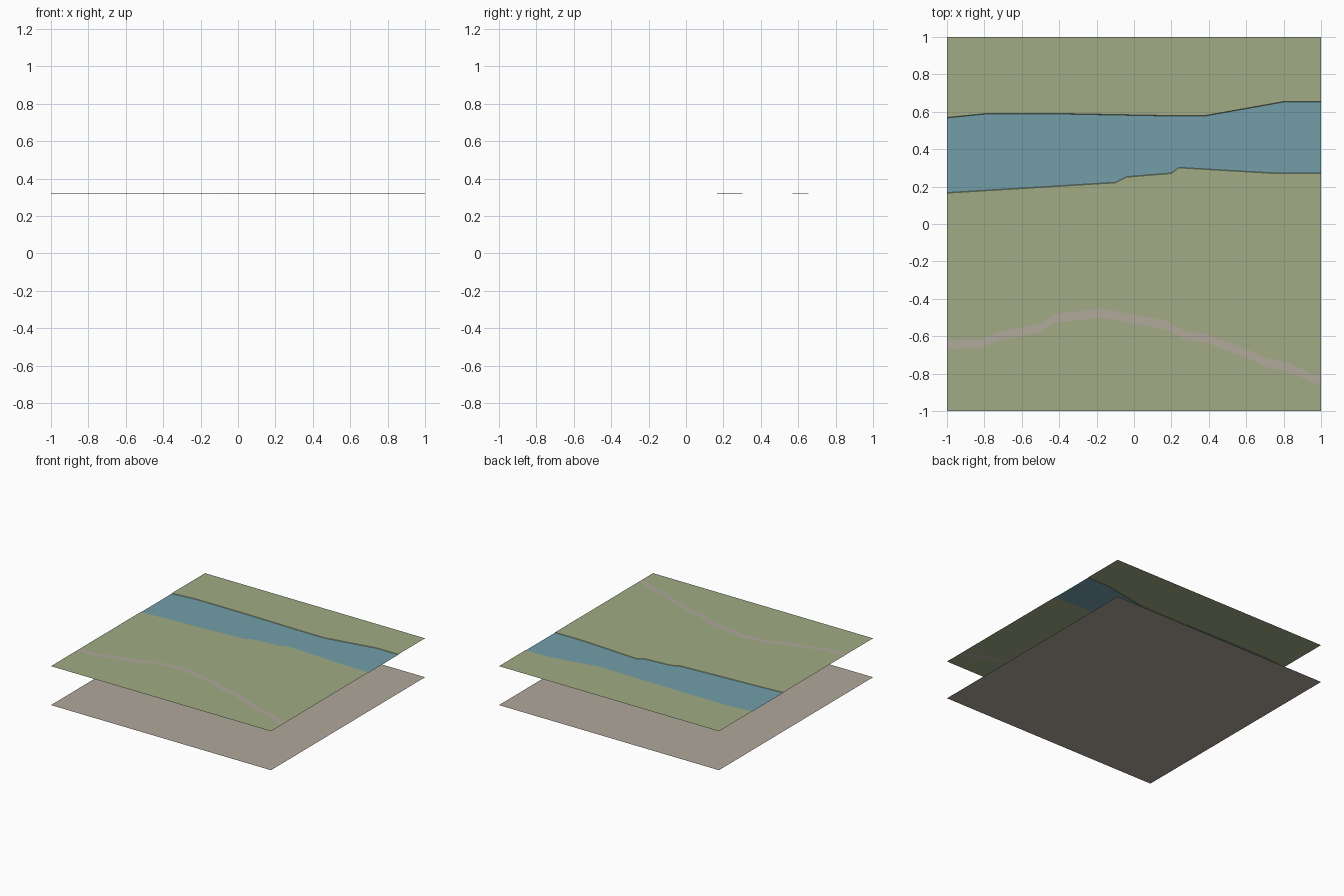
import bpy
import bmesh

if "Cube" in bpy.data.objects:
    bpy.data.objects.remove(bpy.data.objects["Cube"], do_unlink=True)


def material(name, rgb):
    """Flat colour, given as 0-255 screen values and stored as linear."""
    linear = [((c / 255 + 0.055) / 1.055) ** 2.4 for c in rgb]
    mat = bpy.data.materials.new(name)
    mat.use_nodes = True
    mat.diffuse_color = (*linear, 1)
    bsdf = mat.node_tree.nodes["Principled BSDF"]
    bsdf.inputs["Base Color"].default_value = (*linear, 1)
    bsdf.inputs["Roughness"].default_value = 0.9
    return mat


def height_at(line, x):
    """Piecewise linear y of a line at x."""
    for (x0, y0), (x1, y1) in zip(line, line[1:]):
        if x <= x1:
            return y0 + (y1 - y0) * (x - x0) / (x1 - x0)
    return line[-1][1]


def shifted(line, dy):
    return [(x, y + dy) for x, y in line]


def sheet(name, low, high, z_low, z_high, mat):
    """Upward-facing strip of quads between two lines running along x."""
    bm = bmesh.new()
    xs = sorted({p[0] for p in low + high})
    rows = [(bm.verts.new((x, height_at(low, x), z_low)),
             bm.verts.new((x, height_at(high, x), z_high))) for x in xs]
    for (a, d), (b, c) in zip(rows, rows[1:]):
        bm.faces.new((a, b, c, d))
    mesh = bpy.data.meshes.new(name)
    bm.to_mesh(mesh)
    bm.free()
    mesh.materials.append(mat)
    obj = bpy.data.objects.new(name, mesh)
    bpy.context.collection.objects.link(obj)
    return obj


grass = material("grass green", (161, 171, 133))
water = material("river blue", (114, 158, 169))
clay = material("clay", (177, 168, 155))

TOP, WATER = 0.32, 0.317
BANK = 0.003

# Outlines running from the right side to the left side
front = [(-1, -1), (1, -1)]
back = [(-1, 1), (1, 1)]
river_near = [(-1, .165), (-.1, .22), (-.04, .25), (.2, .27),
              (.24, .3), (.75, .27), (1, .27)]
river_far = [(-1, .57), (-.8, .59), (-.35, .59), (.2, .58),
             (.38, .58), (.8, .655), (1, .655)]
trail = [(-1, -.645), (-.82, -.64), (-.72, -.6), (-.5, -.555), (-.43, -.505),
         (-.3, -.49), (-.17, -.475), (0, -.51), (.17, -.54), (.27, -.595),
         (.38, -.61), (.6, -.69), (.72, -.745), (.82, -.765), (.97, -.83), (1, -.83)]
trail_near, trail_far = shifted(trail, -.024), shifted(trail, .024)

# Upper sheet: meadow, trail, banks and river
sheet("front_meadow", front, trail_near, TOP, TOP, grass)
sheet("trail", trail_near, trail_far, TOP, TOP, clay)
sheet("middle_meadow", trail_far, river_near, TOP, TOP, grass)
sheet("near_bank", river_near, shifted(river_near, BANK), TOP, WATER, grass)
sheet("river", shifted(river_near, BANK), shifted(river_far, -BANK), WATER, WATER, water)
sheet("far_bank", shifted(river_far, -BANK), river_far, WATER, TOP, grass)
sheet("back_meadow", river_far, back, TOP, TOP, grass)

# Lower sheet
sheet("lower_layer", front, back, 0, 0, clay)
